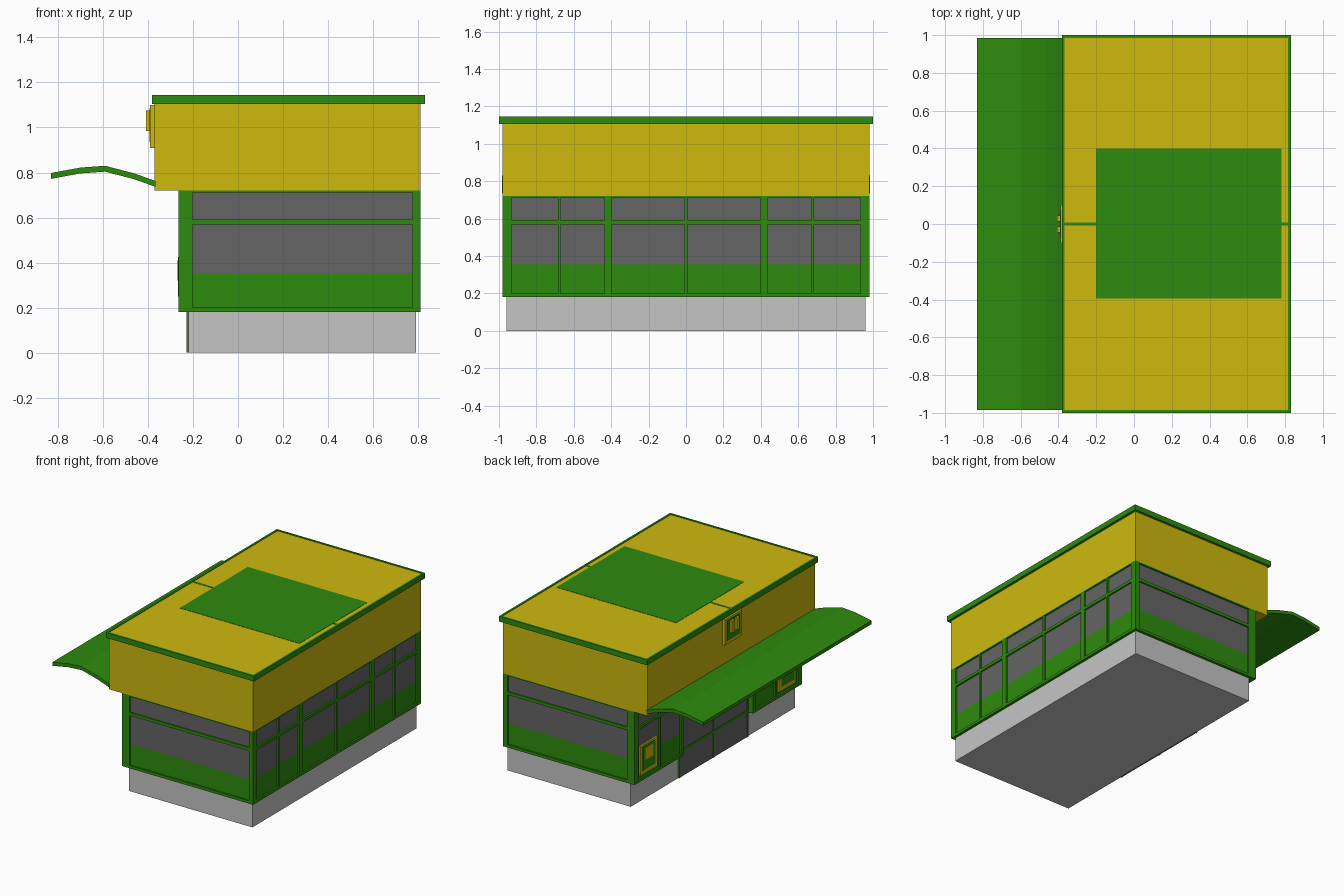
import bpy, bmesh
from mathutils import Matrix, Vector

if "Cube" in bpy.data.objects:
    bpy.data.objects.remove(bpy.data.objects["Cube"], do_unlink=True)


def material(name, rgb):
    m = bpy.data.materials.new(name)
    m.use_nodes = True
    m.diffuse_color = (*rgb, 1)
    m.node_tree.nodes["Principled BSDF"].inputs["Base Color"].default_value = (*rgb, 1)
    return m


GREEN = material("leaf green", (0.027, 0.26, 0.004))
YELLOW = material("golden yellow", (0.62, 0.49, 0.004))
GLASS = material("grey glass", (0.13, 0.13, 0.13))
CONCRETE = material("pale concrete", (0.56, 0.56, 0.56))


def finish(name, bm, mat):
    bmesh.ops.recalc_face_normals(bm, faces=bm.faces)
    mesh = bpy.data.meshes.new(name)
    bm.to_mesh(mesh)
    bm.free()
    mesh.materials.append(mat)
    ob = bpy.data.objects.new(name, mesh)
    bpy.context.collection.objects.link(ob)
    return ob


def boxes(name, mat, *bounds):
    """One object from boxes given as (x0, x1, y0, y1, z0, z1)."""
    bm = bmesh.new()
    for x0, x1, y0, y1, z0, z1 in bounds:
        centre = Vector((x0 + x1, y0 + y1, z0 + z1)) / 2
        size = Matrix.Diagonal((abs(x1 - x0), abs(y1 - y0), z1 - z0, 1))
        bmesh.ops.create_cube(bm, size=1, matrix=Matrix.Translation(centre) @ size)
    return finish(name, bm, mat)


# Main outlines
LEFT, RIGHT, END = -0.265, 0.81, 0.98
FLOOR, SILL, HEAD = 0.18, 0.355, 0.72
INSET, DOOR_X, BAY = 0.012, -0.222, 0.405
RAILS = [(FLOOR, 0.2), (0.57, 0.592), (0.711, HEAD)]

# Plinth
boxes("plinth", CONCRETE, (-0.22, 0.79, -0.96, 0.96, 0, FLOOR))

# Recessed core: green lower panels and glass above
for name, mat, z0, z1 in [("lower_panels", GREEN, FLOOR, SILL), ("windows", GLASS, SILL, HEAD)]:
    e = END - INSET
    boxes(name, mat,
          (DOOR_X, RIGHT - INSET, -e, e, z0, z1),
          (LEFT + INSET, DOOR_X, BAY + 0.01, e, z0, z1),
          (LEFT + INSET, DOOR_X, -e, -BAY - 0.01, z0, z1))


def frame(name, place, posts, depth):
    """Window frame: full-height posts joined by rails; place maps a span to x, y."""
    start, end = posts[0][0], posts[-1][1]
    bars = [place(a, b, depth) + (FLOOR, HEAD) for a, b in posts]
    bars += [place(start, end, depth) + r for r in RAILS]
    boxes(name, GREEN, *bars)


# End walls, front and back
for name, s in [("front", -1), ("back", 1)]:
    frame(name + "_window_frame", lambda a, b, d: (a, b, s * (END - d), s * END),
          [(LEFT, -0.202), (0.775, RIGHT)], 0.03)

# Long window wall
half = [(0.397, 0.437), (0.67, 0.684), (0.933, END)]
posts = [(-b, -a) for a, b in reversed(half)] + [(-0.008, 0.008)] + half
frame("side_window_frame", lambda a, b, d: (RIGHT - d, RIGHT, a, b), posts, 0.03)

# Entrance side: two projecting bays with poster panels
for name, s in [("front", -1), ("back", 1)]:
    frame(name + "_bay_frame", lambda a, b, d: (LEFT, LEFT + d, s * a, s * b),
          [(BAY, 0.435), (0.67, 0.685), (0.933, END)], 0.045)
    y = s * 0.81
    for part, mat, w, z0, z1, out in [("poster_board", YELLOW, 0.1, 0.22, 0.44, 0),
                                      ("poster_field", GREEN, 0.075, 0.25, 0.425, 0.002),
                                      ("poster_emblem", YELLOW, 0.045, 0.32, 0.41, 0.004)]:
        boxes(f"{name}_{part}", mat,
              (LEFT - out, LEFT + INSET, y - w, y + w, z0, z1))

# Entrance doors down to the ground
boxes("entrance_glass", GLASS, (DOOR_X - 0.003, -0.21, -BAY, BAY, 0, HEAD))
boxes("entrance_frame", GREEN,
      *[(DOOR_X - 0.007, -0.21, y - 0.008, y + 0.008, 0, HEAD) for y in (-0.397, 0, 0.397)],
      *[(DOOR_X - 0.007, -0.21, -BAY, BAY, z0, z1) for z0, z1 in RAILS])

# Upper fascia, cornice and roof
boxes("fascia", YELLOW, (-0.37, RIGHT, -END, END, HEAD, 1.11))
X0, X1, RIM = -0.382, 0.83, 0.015
boxes("cornice", GREEN,
      (X0, X0 + RIM, -1, 1, 1.105, 1.145), (X1 - RIM, X1, -1, 1, 1.105, 1.145),
      (X0, X1, -1, RIM - 1, 1.105, 1.145), (X0, X1, 1 - RIM, 1, 1.105, 1.145))
boxes("roof", YELLOW, (X0 + RIM, X1 - RIM, RIM - 1, 1 - RIM, 1.106, 1.141))
boxes("roof_patch", GREEN, (-0.2, 0.78, -0.395, 0.4, 1.135, 1.143))
boxes("roof_seam", GREEN, (X0, X1, -0.008, 0.008, 1.135, 1.143))

# Sign on the fascia: stepped board with a plain raised emblem
boxes("sign_board", YELLOW, (-0.39, -0.37, -0.1, 0.1, 0.91, 1.1))
boxes("sign_field", GREEN, (-0.393, -0.37, -0.075, 0.075, 0.935, 1.085))
boxes("sign_emblem", YELLOW, (-0.408, -0.39, -0.045, -0.012, 0.985, 1.075),
      (-0.408, -0.39, 0.012, 0.045, 0.985, 1.075))

# Curved canopy swept along the entrance side
curve = [(-0.83, 0.798), (-0.7, 0.822), (-0.59, 0.83), (-0.46, 0.796), (-0.365, 0.762)]
bm = bmesh.new()
outline = curve + [(x, z - 0.026) for x, z in reversed(curve)]
face = bm.faces.new([bm.verts.new((x, -0.985, z)) for x, z in outline])
swept = bmesh.ops.extrude_face_region(bm, geom=[face])["geom"]
bmesh.ops.translate(bm, vec=(0, 1.97, 0),
                    verts=[v for v in swept if isinstance(v, bmesh.types.BMVert)])
finish("canopy", bm, GREEN)
